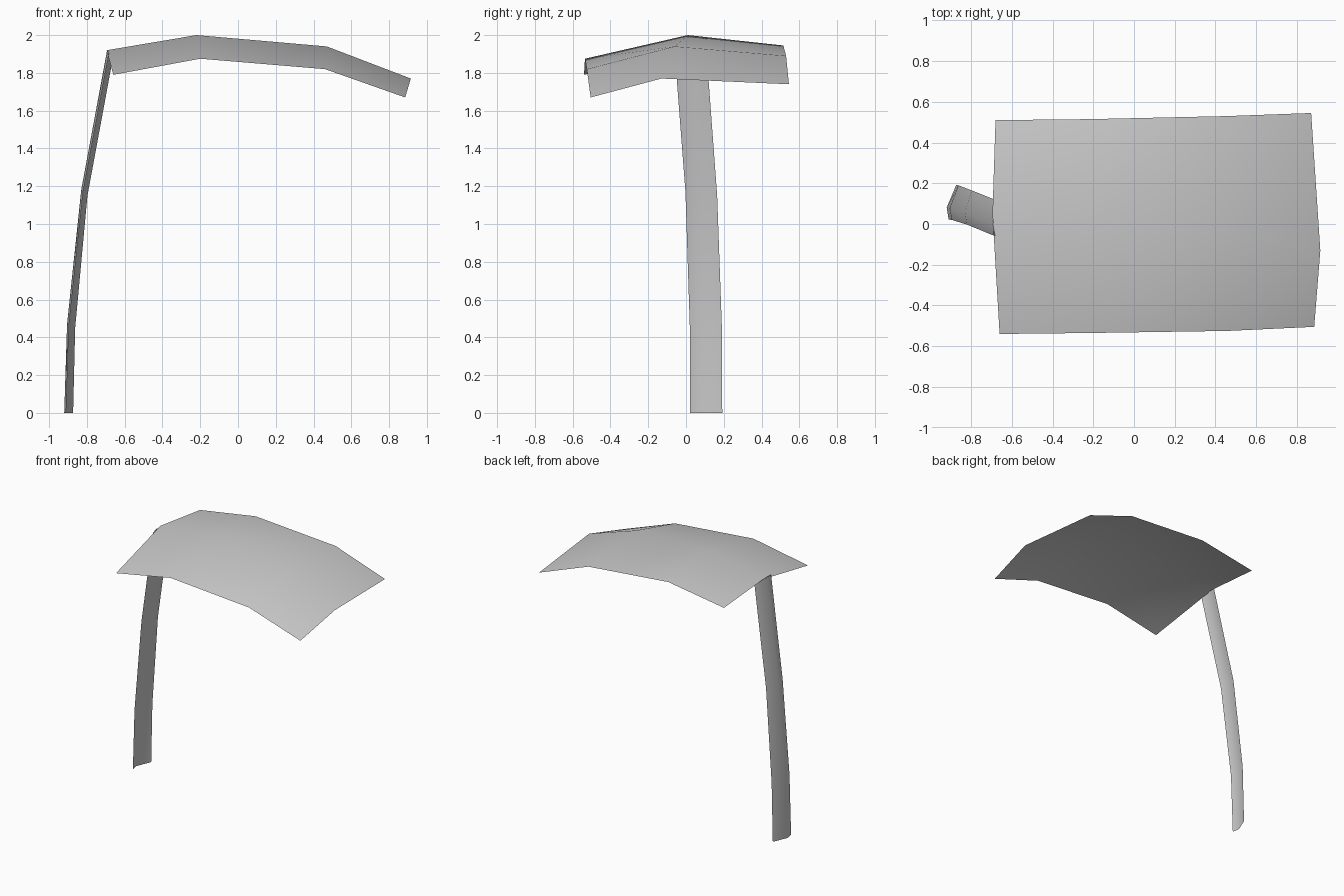
import bpy
import bmesh

cube = bpy.data.objects.get("Cube")
if cube:
    bpy.data.objects.remove(cube, do_unlink=True)

# One plain grey for the whole model
grey = bpy.data.materials.new("light_grey")
grey.use_nodes = True
colour = (0.6, 0.6, 0.6, 1.0)
grey.diffuse_color = colour
grey.node_tree.nodes["Principled BSDF"].inputs["Base Color"].default_value = colour


def loft(name, sections):
    """Skin a thin sheet through matching cross-sections."""
    bm = bmesh.new()
    rows = [[bm.verts.new(p) for p in section] for section in sections]
    for a, b in zip(rows, rows[1:]):
        for i in range(len(a) - 1):
            bm.faces.new((a[i], b[i], b[i + 1], a[i + 1]))
    for face in bm.faces:
        face.smooth = True
    mesh = bpy.data.meshes.new(name)
    bm.to_mesh(mesh)
    bm.free()
    mesh.materials.append(grey)
    obj = bpy.data.objects.new(name, mesh)
    bpy.context.collection.objects.link(obj)
    return obj


# Arched blade: each section runs front edge, ridge, back edge
loft("leaf_blade", [
    [(-0.66, -0.54, 1.79), (-0.695, 0.05, 1.92), (-0.68, 0.51, 1.87)],
    [(-0.20, -0.535, 1.875), (-0.22, 0.01, 2.00), (-0.21, 0.515, 1.945)],
    [(0.46, -0.525, 1.82), (0.47, -0.06, 1.94), (0.46, 0.53, 1.89)],
    [(0.885, -0.505, 1.67), (0.915, -0.13, 1.77), (0.87, 0.545, 1.74)],
])

# Bent stem: each section is a shallow fold, narrow flap first
loft("leaf_stem", [
    [(-0.91, 0.022, 0.0), (-0.92, 0.08, 0.0), (-0.873, 0.192, 0.0)],
    [(-0.895, 0.02, 0.46), (-0.905, 0.078, 0.47), (-0.862, 0.19, 0.45)],
    [(-0.82, -0.003, 1.17), (-0.83, 0.058, 1.18), (-0.797, 0.165, 1.15)],
    [(-0.682, -0.06, 1.91), (-0.693, 0.00, 1.92), (-0.66, 0.11, 1.89)],
])
